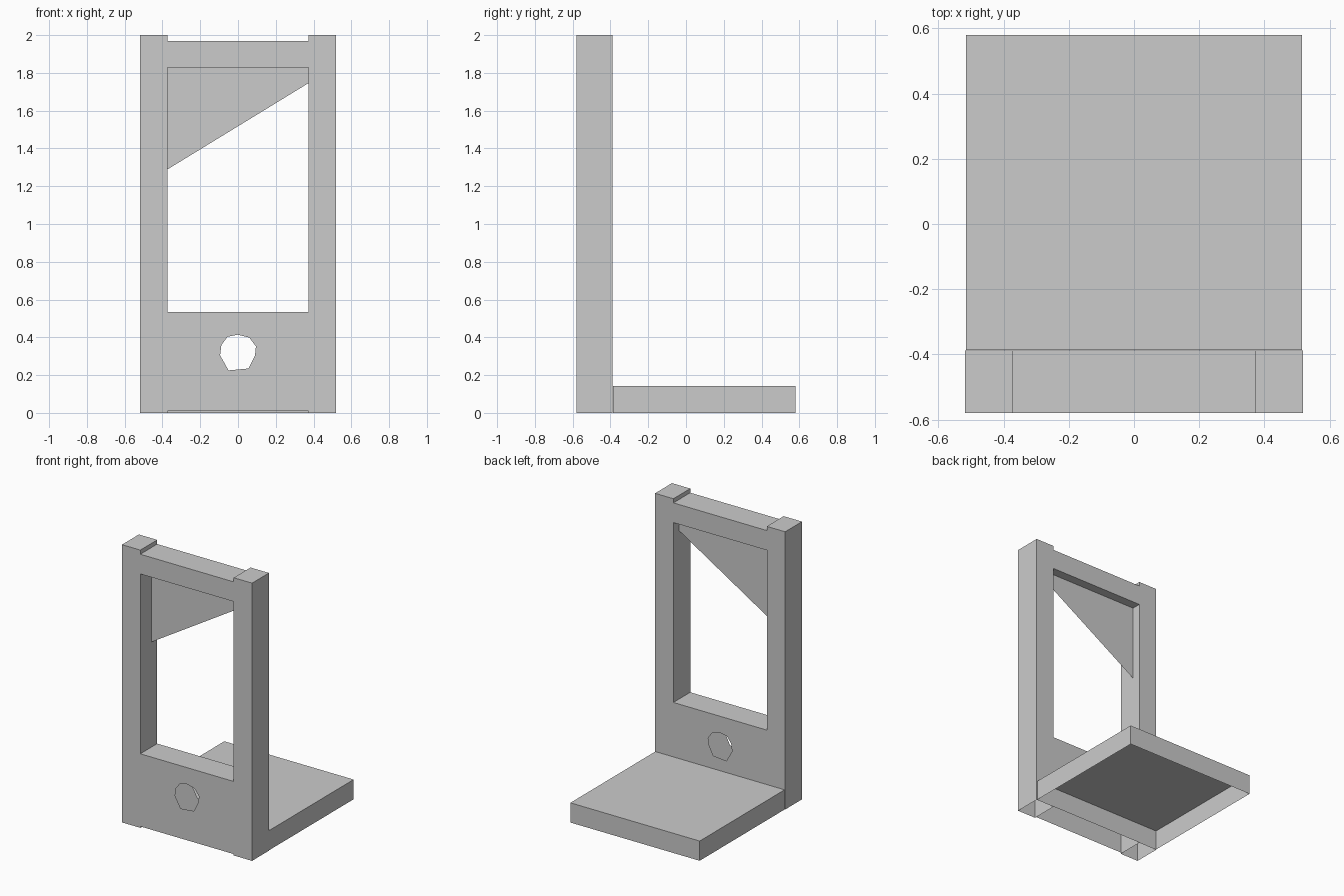
import bpy, bmesh

if "Cube" in bpy.data.objects:
    bpy.data.objects.remove(bpy.data.objects["Cube"])

Y0, Y1 = -0.58, -0.388      # frame depth
XI, XO = 0.372, 0.518       # inner and outer post faces


def finish(name, bm):
    me = bpy.data.meshes.new(name)
    bm.to_mesh(me)
    bm.free()
    ob = bpy.data.objects.new(name, me)
    bpy.context.collection.objects.link(ob)
    return ob


def shell(name, lo, hi, drop):
    """Box without the faces whose outward normals are listed in drop."""
    bm = bmesh.new()
    bmesh.ops.create_cube(bm, size=1)
    bm.normal_update()
    gone = [f for f in bm.faces
            if any(f.normal[a] * s > 0.9 for a, s in drop)]
    bmesh.ops.delete(bm, geom=gone, context='FACES')
    for v in bm.verts:
        v.co = [lo[i] if v.co[i] < 0 else hi[i] for i in range(3)]
    return finish(name, bm)


BOTTOM, LEFT, RIGHT = (2, -1), (0, -1), (0, 1)

# Hollow base tray, open underneath
shell("base", (-0.515, -0.386, 0), (0.515, 0.58, 0.142), [BOTTOM])

# Two posts, open underneath
shell("post_left", (-XO, Y0, 0), (-XI, Y1, 2), [BOTTOM])
shell("post_right", (XI, Y0, 0), (XO, Y1, 2), [BOTTOM])

# Top beam between the posts
shell("top_beam", (-XI, Y0, 1.828), (XI, Y1, 1.97), [LEFT, RIGHT])

# Lower board: front and back sheets with a rough hole, plus a top
hole = [(-0.055, 0.403), (0, 0.414), (0.06, 0.399), (0.095, 0.352),
        (0.09, 0.305), (0.055, 0.235), (-0.05, 0.225), (-0.095, 0.305),
        (-0.088, 0.36)]
rim = [(-XI, 0.01), (XI, 0.01), (XI, 0.533), (-XI, 0.533)]
bm = bmesh.new()
for y, n in ((Y0, -1), (Y1, 1)):
    edges = []
    for loop in (rim, hole):
        vs = [bm.verts.new((x, y, z)) for x, z in loop]
        edges += [bm.edges.new((vs[i - 1], vs[i])) for i in range(len(vs))]
    res = bmesh.ops.triangle_fill(bm, edges=edges, use_beauty=True,
                                  normal=(0, n, 0))
    for f in res["geom"]:
        if isinstance(f, bmesh.types.BMFace):
            f.normal_update()
            if f.normal.y * n < 0:
                f.normal_flip()
bm.faces.new([bm.verts.new(c) for c in ((-XI, Y0, 0.533), (XI, Y0, 0.533),
                                        (XI, Y1, 0.533), (-XI, Y1, 0.533))])
bmesh.ops.remove_doubles(bm, verts=bm.verts, dist=0.0001)
finish("lower_board", bm)

# Slanted blade sheet
bm = bmesh.new()
bm.faces.new([bm.verts.new((x, -0.453, z)) for x, z in
              ((-XI, 1.29), (XI, 1.745), (XI, 1.828), (-XI, 1.828))])
finish("blade", bm)
